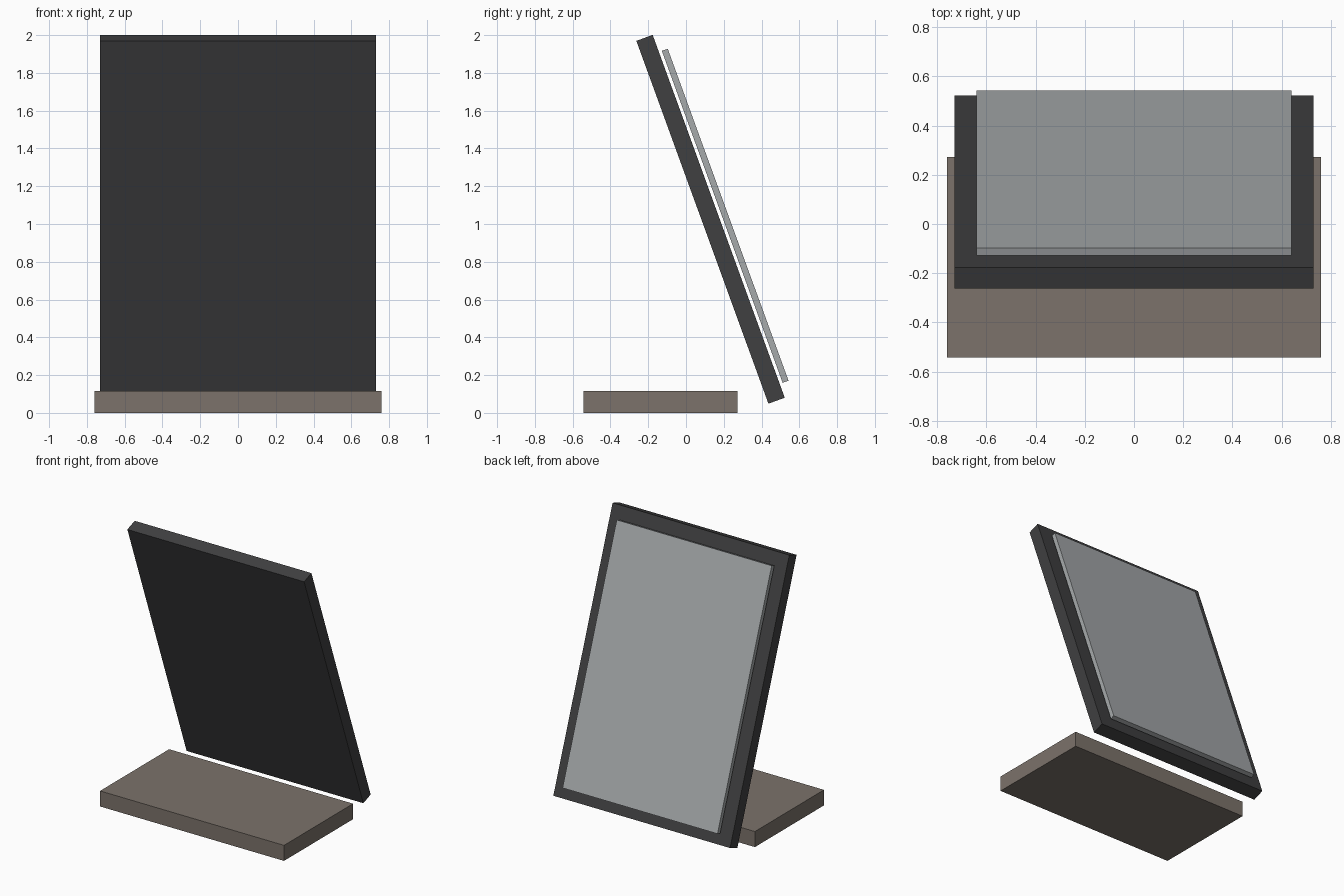
import bpy
from math import radians

if "Cube" in bpy.data.objects:
    bpy.data.objects.remove(bpy.data.objects["Cube"])

TILT = radians(20)


def slab(name, size, centre, colour, tilt=0.0):
    """Sharp-edged box, leaned back about the x axis."""
    bpy.ops.mesh.primitive_cube_add(size=1, location=centre)
    ob = bpy.context.object
    ob.name = name
    ob.scale = size
    bpy.ops.object.transform_apply(location=False, rotation=False, scale=True)
    ob.rotation_euler.x = tilt
    mat = bpy.data.materials.new(name + "_colour")
    mat.diffuse_color = (*colour, 1)
    mat.use_nodes = True
    mat.node_tree.nodes["Principled BSDF"].inputs["Base Color"].default_value = mat.diffuse_color
    ob.data.materials.append(mat)
    return ob


# Flat foot on the ground
slab("base", (1.52, 0.815, 0.116), (0, -0.135, 0.058), (0.20, 0.17, 0.145))

# Leaning dark frame
slab("frame", (1.46, 2.044, 0.092)[::2] and (1.46, 0.092, 2.044),
     (0, 0.13, 1.025), (0.05, 0.05, 0.052), TILT)

# Thin pale panel floating just off the frame's rear face
slab("panel", (1.28, 0.033, 1.87), (0, 0.2075, 1.0435), (0.38, 0.40, 0.41), TILT)
